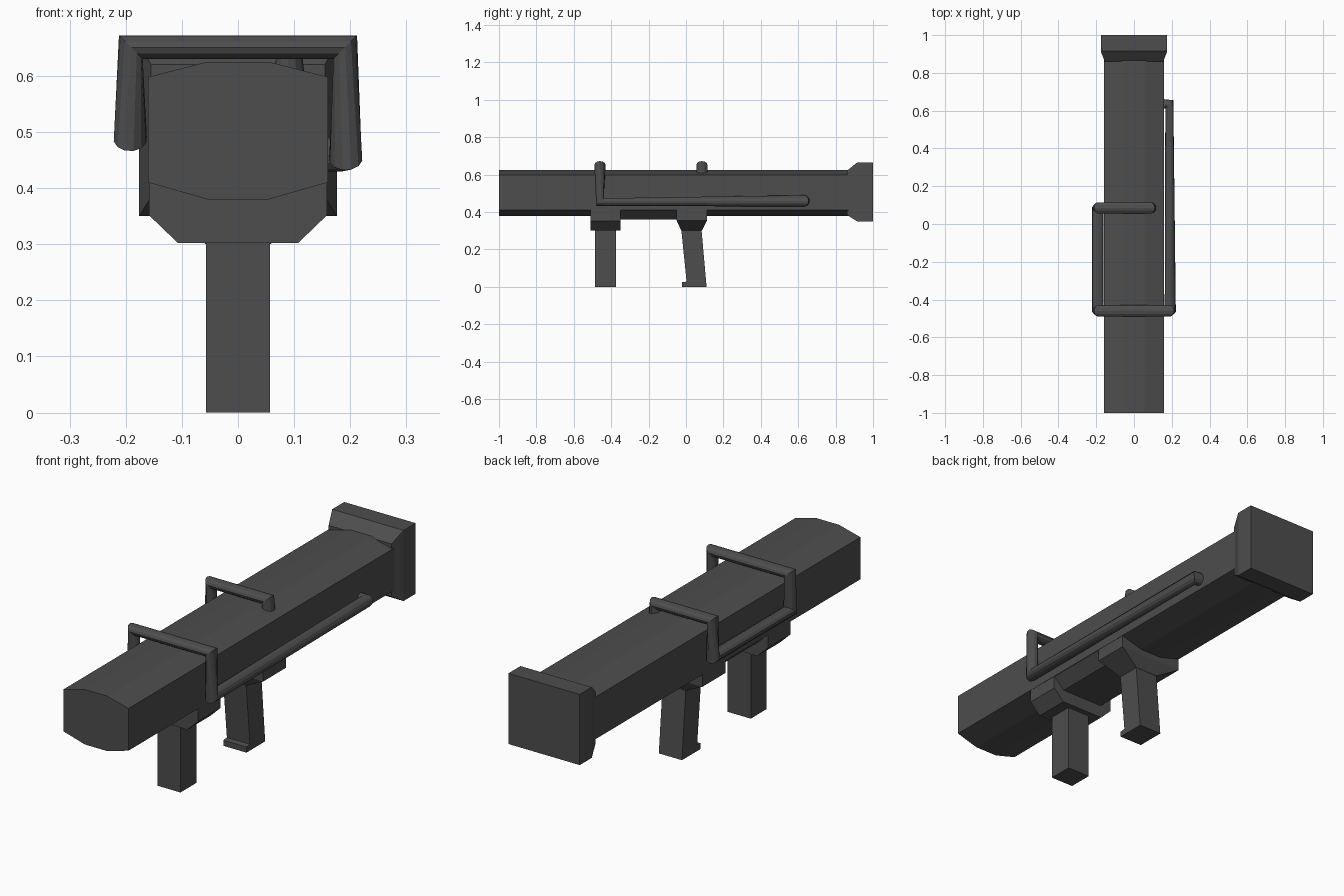
import bpy, bmesh

if "Cube" in bpy.data.objects:
    bpy.data.objects.remove(bpy.data.objects["Cube"])

mat = bpy.data.materials.new("dark_grey")
mat.diffuse_color = (0.075, 0.075, 0.075, 1)
mat.use_nodes = True
mat.node_tree.nodes["Principled BSDF"].inputs["Base Color"].default_value = mat.diffuse_color


def loft(name, rings):
    """Skin a list of equal-length point rings and cap both ends."""
    bm = bmesh.new()
    loops = [[bm.verts.new(p) for p in ring] for ring in rings]
    n = len(loops[0])
    for a, b in zip(loops, loops[1:]):
        for i in range(n):
            j = (i + 1) % n
            bm.faces.new((a[i], a[j], b[j], b[i]))
    bm.faces.new(loops[0])
    bm.faces.new(loops[-1])
    bmesh.ops.recalc_face_normals(bm, faces=bm.faces)
    me = bpy.data.meshes.new(name)
    bm.to_mesh(me)
    bm.free()
    me.materials.append(mat)
    ob = bpy.data.objects.new(name, me)
    bpy.context.collection.objects.link(ob)
    return ob


def extrude_y(name, half, y0, y1):
    """Mirror a half profile of (x, z) points about x = 0 and run it along y."""
    prof = half + [(-x, z) for x, z in reversed(half)]
    return loft(name, [[(x, y, z) for x, z in prof] for y in (y0, y1)])


def rect_z(hx, y0, y1, z):
    return [(-hx, y0, z), (hx, y0, z), (hx, y1, z), (-hx, y1, z)]


def rect_y(hx, y, z0, z1):
    return [(-hx, y, z0), (hx, y, z0), (hx, y, z1), (-hx, y, z1)]


def pipe(name, points, radius):
    """Round bar swept along a polyline with mitred corners."""
    cu = bpy.data.curves.new(name, 'CURVE')
    cu.dimensions = '3D'
    cu.bevel_depth = radius
    cu.bevel_resolution = 4
    cu.use_fill_caps = True
    sp = cu.splines.new('POLY')
    sp.points.add(len(points) - 1)
    for p, co in zip(sp.points, points):
        p.co = (*co, 1)
    sp.use_smooth = False
    cu.materials.append(mat)
    ob = bpy.data.objects.new(name, cu)
    bpy.context.collection.objects.link(ob)
    return ob


# Main tube with chamfered top and bottom
extrude_y("tube", [(0.055, 0.38), (0.16, 0.41), (0.16, 0.598), (0.055, 0.625)], -1, 0.93)

# Flared rear block
loft("rear_flare", [rect_y(0.155, 0.86, 0.385, 0.62), rect_y(0.176, 0.915, 0.35, 0.665),
                    rect_y(0.176, 1.0, 0.35, 0.665)])

# Underside mounts and the strip joining them
extrude_y("front_mount", [(0.107, 0.302), (0.159, 0.352), (0.159, 0.415)], -0.51, -0.35)
extrude_y("under_strip", [(0.105, 0.36), (0.159, 0.412)], -0.36, -0.04)
loft("rear_mount", [rect_z(0.159, -0.05, 0.112, 0.412), rect_z(0.159, -0.05, 0.112, 0.355),
                    rect_z(0.057, -0.025, 0.085, 0.30)])

# Grips: straight front, slanted rear with a small toe
loft("front_grip", [rect_z(0.057, -0.487, -0.375, z) for z in (0, 0.31)])
side = [(-0.025, 0.305), (0.003, 0.028), (-0.022, 0.025), (-0.022, 0), (0.11, 0), (0.083, 0.305)]
loft("rear_grip", [[(x, y, z) for y, z in side] for x in (-0.057, 0.057)])

# One continuous bent rail wrapping round the tube
pipe("rail", [(0.13, 0.634, 0.46), (0.187, 0.634, 0.46), (0.192, -0.46, 0.453),
              (0.191, -0.46, 0.651), (-0.191, -0.46, 0.651), (-0.192, -0.46, 0.487),
              (-0.192, 0.085, 0.487), (-0.191, 0.085, 0.651), (0.089, 0.085, 0.651),
              (0.089, 0.085, 0.60)], 0.03)
